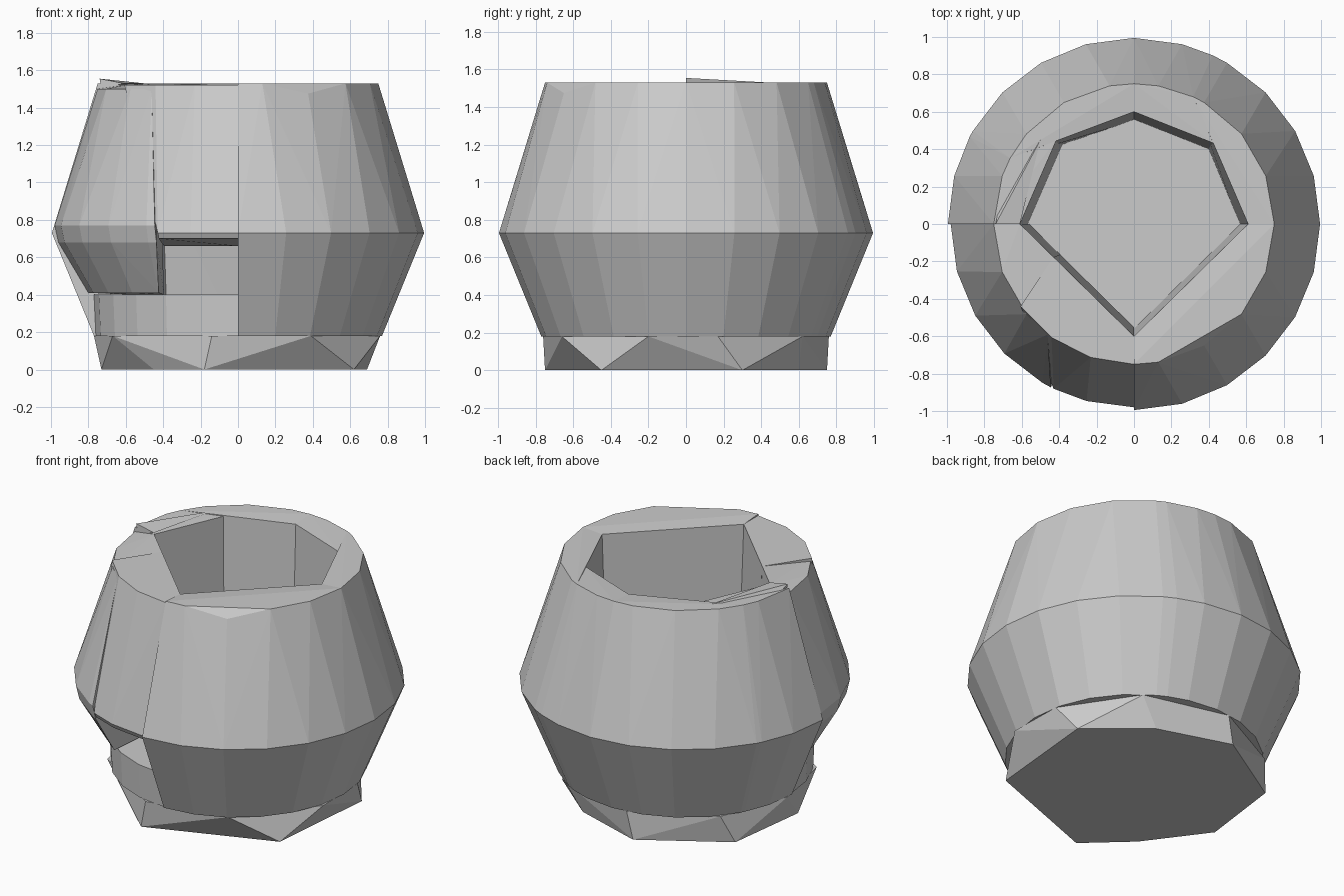
import bpy, bmesh
from math import sin, cos, radians
from mathutils import Vector

cube = bpy.data.objects.get("Cube")
if cube:
    bpy.data.objects.remove(cube)

GREY = (0.6, 0.6, 0.6, 1)
stone = bpy.data.materials.new("light grey")
stone.use_nodes = True
stone.diffuse_color = GREY
stone.node_tree.nodes["Principled BSDF"].inputs["Base Color"].default_value = GREY

FLOOR, BELLY, RIM = 0.18, 0.73, 1.53


def hull(name, points):
    """Flat-faced convex block around the given points."""
    bm = bmesh.new()
    for p in points:
        bm.verts.new(p)
    res = bmesh.ops.convex_hull(bm, input=bm.verts)
    junk = {v for v in res["geom_interior"] + res["geom_unused"]
            if isinstance(v, bmesh.types.BMVert)}
    bmesh.ops.delete(bm, geom=list(junk), context='VERTS')
    bmesh.ops.dissolve_limit(bm, angle_limit=radians(0.5), verts=bm.verts, edges=bm.edges)
    bmesh.ops.recalc_face_normals(bm, faces=bm.faces)
    mesh = bpy.data.meshes.new(name)
    bm.to_mesh(mesh)
    bm.free()
    mesh.materials.append(stone)
    obj = bpy.data.objects.new(name, mesh)
    bpy.context.collection.objects.link(obj)


def arc(a, b, r, z, step=15):
    """Points on a circle from angle a to b, snapped to multiples of step."""
    angles = [a] + [t for t in range(0, 361, step) if a < t < b] + [b]
    return [Vector((r * cos(radians(t)), r * sin(radians(t)), z)) for t in angles]


def inner(corners, low):
    """Cavity wall corners, leaning slightly inward toward the floor."""
    pts = []
    for x, y in corners:
        pts += [(x * 0.92, y * 0.92, low), (x, y, RIM - 0.01)]
    return pts


# Cavity corners
A, B, C = (0.61, 0), (0.43, 0.43), (0, 0.6)
D, E, F = (-0.41, 0.46), (-0.61, 0), (0, -0.6)
P = (-0.43, -0.177)

# Base: uneven foot polygon blending into a rounder top
foot = [(0.33, 0.6), (-0.14, 0.75), (-0.66, 0.43), (-0.73, -0.12),
        (-0.45, -0.5), (-0.18, -0.75), (0.62, -0.45), (0.69, 0.3)]
foot_top = [(-0.67, -0.4), (-0.14, -0.76), (0.39, -0.66), (0.76, -0.2), (0.75, 0.17),
            (0.45, 0.62), (-0.1, 0.76), (-0.6, 0.5), (-0.77, 0.05)]
hull("base", [(x, y, 0) for x, y in foot] + [(x, y, FLOOR) for x, y in foot_top])

# Floor slab, exposed in the front notch
hull("floor_slab", arc(0, 345, 0.76, FLOOR) + arc(0, 345, 0.77, 0.4))

# Full-height wall blocks: name, start angle, end angle, cavity corners, rim height
walls = [("wall_right", 0, 65, (A, B), RIM),
         ("wall_back_right", 65, 90, (B, C), RIM),
         ("wall_back_left", 90, 152, (C, D), RIM),
         ("wall_left", 152, 180, (D, E), RIM)]
for name, a, b, corners, top in walls:
    hull(name, arc(a, b, 0.77, FLOOR) + arc(a, b, 0.995, BELLY)
         + arc(a, b, 0.75, top, 20) + inner(corners, FLOOR))

# Raised chip on the left rim
hull("rim_chip", [(-0.74, 0, 1.555), (-0.61, 0, 1.53), (-0.5, 0.45, 1.53),
                  (-0.72, 0.1, 1.5), (-0.73, 0, 1.5)])

# Front right wall with a dipped rim
dip = arc(270, 360, 0.75, RIM, 20)
for p in dip:
    if 0.2 < p.x < 0.4:
        p.z = 1.475
hull("wall_front_right", arc(270, 360, 0.77, FLOOR) + arc(270, 360, 0.995, BELLY)
     + dip + inner((F, A), FLOOR))

# Front left walls overhang the notch; the middle one stops above it
hull("wall_front_left", arc(180, 238, 0.8, 0.41) + arc(180, 243, 0.96, 0.68)
     + arc(180, 243, 0.98, 0.77) + arc(180, 232, 0.75, 1.5, 20) + inner((E, P), 0.4))
hull("wall_front_middle", arc(244, 270, 0.965, 0.7) + arc(244, 270, 0.98, BELLY)
     + arc(216, 270, 0.75, RIM - 0.01, 18) + inner((P, F), 0.66))
